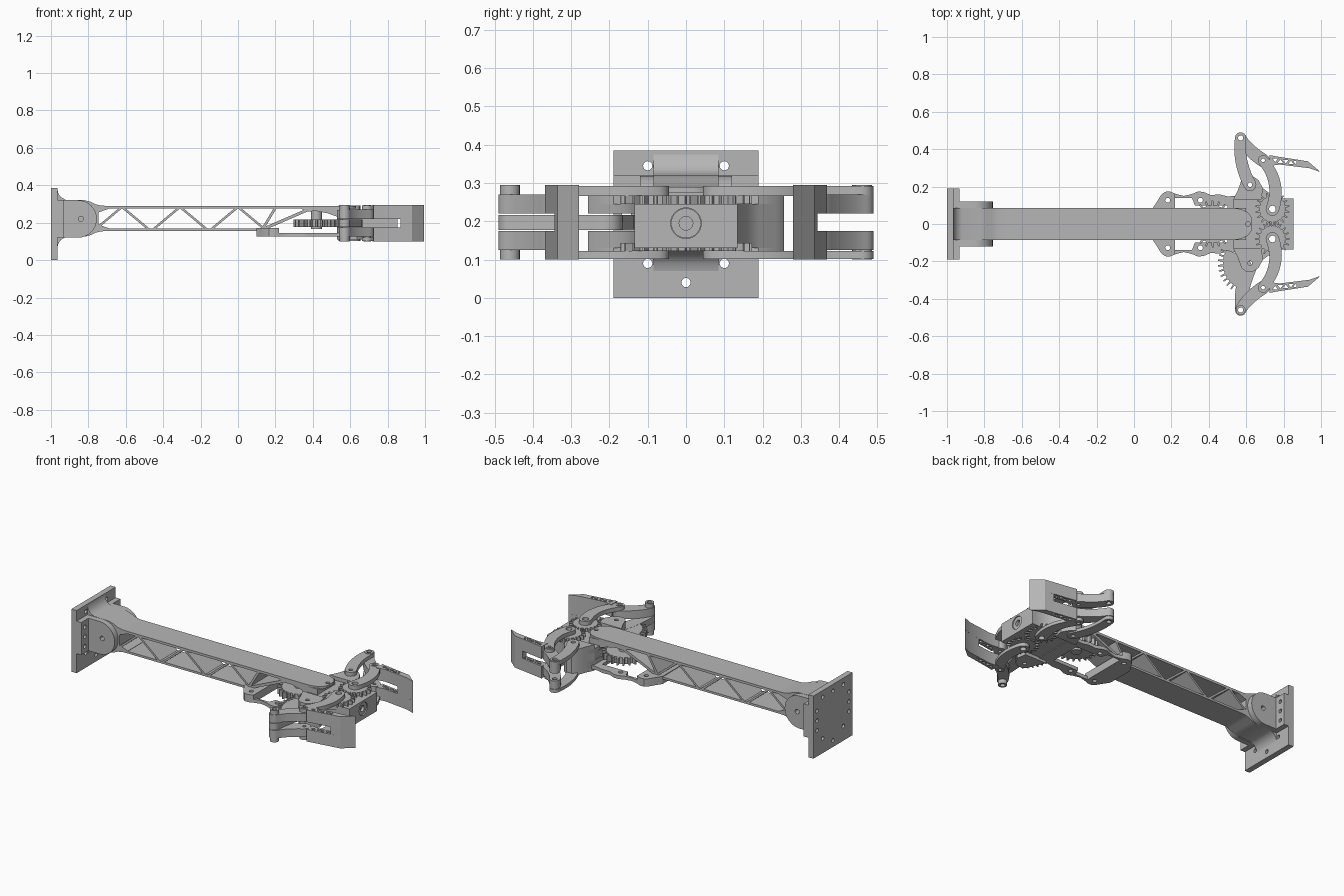
import bpy, bmesh, math
from math import sin, cos, pi
from mathutils import Vector

cube = bpy.data.objects.get("Cube")
if cube:
    bpy.data.objects.remove(cube, do_unlink=True)

grey = bpy.data.materials.new("plain grey")
grey.use_nodes = True
colour = (0.47, 0.47, 0.47, 1)
grey.diffuse_color = colour
grey.node_tree.nodes["Principled BSDF"].inputs["Base Color"].default_value = colour


def plate(name, loops, lo, hi, plane="xy"):
    """Extrude a flat outline (first loop) with holes (other loops) from lo to hi."""
    cu = bpy.data.curves.new(name, "CURVE")
    cu.dimensions, cu.fill_mode, cu.extrude = "2D", "BOTH", (hi - lo) / 2
    for loop in loops:
        sp = cu.splines.new("POLY")
        sp.points.add(len(loop) - 1)
        for p, (u, v) in zip(sp.points, loop):
            p.co = (u, v, 0, 1)
        sp.use_cyclic_u = True
    tmp = bpy.data.objects.new(name, cu)
    bpy.context.collection.objects.link(tmp)
    dg = bpy.context.evaluated_depsgraph_get()
    me = bpy.data.meshes.new_from_object(tmp.evaluated_get(dg))
    bpy.data.objects.remove(tmp)
    bm = bmesh.new()
    bm.from_mesh(me)
    for vert in bm.verts:
        u, v, w = vert.co
        w += (lo + hi) / 2
        vert.co = {"xy": (u, v, w), "xz": (u, w, v), "yz": (w, u, v)}[plane]
    bmesh.ops.remove_doubles(bm, verts=bm.verts, dist=1e-5)
    bmesh.ops.recalc_face_normals(bm, faces=bm.faces)
    bm.to_mesh(me)
    bm.free()
    me.materials.clear()
    me.materials.append(grey)
    ob = bpy.data.objects.new(name, me)
    bpy.context.collection.objects.link(ob)
    bpy.ops.object.select_all(action="DESELECT")
    ob.select_set(True)
    bpy.context.view_layer.objects.active = ob
    bpy.ops.object.shade_smooth_by_angle(angle=math.radians(30))
    return ob


def ring(u, v, r, n=20):
    return [(u + r * cos(2 * pi * i / n), v + r * sin(2 * pi * i / n)) for i in range(n)]


def rect(u0, u1, v0, v1):
    return [(u0, v0), (u1, v0), (u1, v1), (u0, v1)]


def flip(loop, s):
    return [(u, v * s) for u, v in loop]


def strip(a, mid, b, w0, w1, n=12):
    """Round-ended bar bent along a quadratic curve."""
    a, mid, b = Vector(a), Vector(mid), Vector(b)
    left, right = [], []
    for i in range(n + 1):
        t = i / n
        c = a * (1 - t) ** 2 + mid * 2 * t * (1 - t) + b * t * t
        d = ((mid - a) * (1 - t) + (b - mid) * t).normalized()
        off = Vector((-d.y, d.x)) * (w0 + (w1 - w0) * t)
        left.append(c + off)
        right.append(c - off)
    def cap(c, start, end):
        r = start - c
        ang = math.atan2(r.y, r.x)
        return [c + Vector((cos(ang - pi * k / 8), sin(ang - pi * k / 8))) * r.length for k in range(1, 8)]
    pts = left + cap(b, left[-1], right[-1]) + right[::-1] + cap(a, right[0], left[0])
    return [tuple(p) for p in pts]


def gear(u, v, root, tip, teeth, a0=0.0, a1=2 * pi):
    step = (a1 - a0) / teeth
    return [(u + r * cos(a0 + (i + f) * step), v + r * sin(a0 + (i + f) * step))
            for i in range(teeth)
            for f, r in ((0, root), (0.28, root), (0.4, tip), (0.62, tip), (0.74, root))]


def strut(name, a, b, half, y0=-0.085, y1=0.085):
    a, b = Vector(a), Vector(b)
    d = (b - a).normalized()
    o = Vector((-d.y, d.x)) * half
    plate(name, [[tuple(p) for p in (a - o, b - o, b + o, a + o)]], y0, y1, "xz")


# Wall mounting plate, thick flange and pivot ears
wall_holes = [ring(y, z, 0.012) for y, z in
              ((0, 0.04), (0.1, 0.09), (-0.1, 0.09), (0, 0.345), (0.1, 0.345), (-0.1, 0.345))]
side_holes = [ring(s * 0.155, z, 0.012) for s in (-1, 1) for z in (0.16, 0.22, 0.28)]
plate("wall_plate", [rect(-0.19, 0.19, 0, 0.385)] + wall_holes + side_holes, -1, -0.965, "yz")
plate("wall_flange", [rect(-0.19, 0.19, 0.12, 0.32)] + side_holes, -0.965, -0.933, "yz")
ear = [(-0.94, 0.32), (-0.94, 0.12)] + [(-0.855 + 0.1 * cos(a * pi / 16), 0.22 + 0.1 * sin(a * pi / 16))
                                        for a in range(-8, 9)]
for side, y in (("left", 0.085), ("right", -0.12)):
    plate(side + "_pivot_ear", [ear, ring(-0.84, 0.22, 0.014)], y, y + 0.035, "xz")

# Flared beam root, mirrored about its own middle height
upper = [(-0.965, 0.375), (-0.96, 0.355), (-0.945, 0.335), (-0.92, 0.322), (-0.82, 0.32),
         (-0.79, 0.312), (-0.76, 0.298), (-0.73, 0.291), (-0.69, 0.29), (-0.69, 0.275), (-0.745, 0.255)]
lower = [(x, 0.445 - z) for x, z in reversed(upper)]
plate("beam_root", [upper + lower], -0.085, 0.085, "xz")

# Beam flanges and zigzag truss
tip_curve = [(0.53 + 0.1 * sin(a * pi / 16), 0.085 - 0.085 * (1 - cos(a * pi / 16)) * 0.75) for a in range(9)]
top = [(-0.7, 0.085)] + tip_curve + [(x, -y) for x, y in reversed(tip_curve)] + [(-0.7, -0.085)]
plate("beam_top_flange", [top, ring(0.61, 0, 0.012)], 0.275, 0.29)
plate("beam_bottom_flange", [rect(-0.7, 0.22, -0.085, 0.085)], 0.155, 0.168)
for i in range(3):
    x = -0.62 + 0.31 * i
    strut("truss_rise", (x - 0.145, 0.163), (x - 0.005, 0.28), 0.006)
    strut("truss_fall", (x + 0.005, 0.28), (x + 0.145, 0.163), 0.006)
strut("truss_end", (0.13, 0.163), (0.2, 0.28), 0.007)
strut("gear_cover_brace", (0.14, 0.168), (0.38, 0.272), 0.008)
plate("gear_cover", [[(0.33, 0.28), (0.36, 0.26), (0.42, 0.262), (0.48, 0.25), (0.55, 0.225), (0.6, 0.225), (0.6, 0.28)]],
      -0.085, 0.085, "xz")

# Scalloped motor frame under the beam
half = [(0.1, 0.085), (0.12, 0.115), (0.145, 0.155), (0.165, 0.172), (0.19, 0.174), (0.22, 0.162), (0.265, 0.15),
        (0.31, 0.16), (0.34, 0.173), (0.37, 0.172), (0.41, 0.155), (0.46, 0.158), (0.5, 0.148), (0.58, 0.15)]
window = [(0.22, 0.14), (0.31, 0.14), (0.325, 0.1), (0.5, 0.1)]
outline = half + flip(half, -1)[::-1]
bolts = [ring(x, s * 0.127, 0.013) for x in (0.18, 0.355) for s in (-1, 1)]
plate("motor_frame", [outline, window + flip(window, -1)[::-1]] + bolts, 0.125, 0.146)
pad = [p for p in half if p[0] < 0.221]
plate("motor_frame_step", [pad + flip(pad, -1)[::-1]] + [b for b in bolts if b[0][0] < 0.25], 0.146, 0.172)
plate("drive_gear", [gear(0.42, 0, 0.1, 0.125, 22), ring(0.42, 0, 0.012)], 0.177, 0.217)
plate("drive_axle", [ring(0.42, 0, 0.03)], 0.165, 0.265)

# Palm body, with a slot on one side for the driven sector
lobe = [(0.53, 0.13), (0.555, 0.18), (0.575, 0.235), (0.6, 0.256), (0.635, 0.256), (0.665, 0.235),
        (0.69, 0.19), (0.73, 0.16), (0.78, 0.135), (0.83, 0.135)]
core = [(0.56, 0.1), (0.62, 0.135), (0.83, 0.135)]
axles = [ring(0.74, s * 0.08, 0.018) for s in (-1, 1)]
pins = [ring(0.62, s * 0.21, 0.012) for s in (-1, 1)]
for name, right, lo, hi, holes in (("palm_lower", lobe, 0.13, 0.175, pins), ("palm_middle", core, 0.175, 0.22, pins[1:]),
                                   ("palm_upper", lobe, 0.22, 0.245, pins)):
    plate(name, [lobe + flip(right, -1)[::-1]] + axles + holes, lo, hi)
plate("palm_front", [rect(-0.135, 0.135, 0.13, 0.245), ring(0, 0.195, 0.04, 32)], 0.83, 0.852, "yz")
plate("sensor_ring", [ring(0, 0.195, 0.039, 32), ring(0, 0.195, 0.018)], 0.83, 0.846, "yz")
for s in (-1, 1):
    ear_top = [p for p in lobe if p[0] < 0.7] + [(0.68, 0.13)]
    for lo, hi in ((0.245, 0.268), (0.11, 0.13)):
        plate("palm_ear", [flip(ear_top, s), ring(0.62, s * 0.21, 0.012)], lo, hi)

# Fingers and linkages
rear, knuckle = (0.57, 0.46), (0.69, 0.34)
arm = strip(rear, (0.6, 0.4), knuckle, 0.03, 0.036)
blade = [(0.68, 0.372), (0.77, 0.36), (0.93, 0.335), (0.99, 0.28), (0.94, 0.298), (0.78, 0.318), (0.72, 0.31), (0.68, 0.325)]
tip = [(0.87, 0.344), (0.93, 0.335), (0.995, 0.28), (0.94, 0.298), (0.87, 0.307)]


def lattice():
    holes = []
    for i in range(6):
        x, y = 0.755 + i * 0.028, 0.34 - i * 0.0035
        k = 1 if i % 2 else -1
        holes.append([(x - 0.015, y - k * 0.01), (x + 0.015, y - k * 0.01), (x, y + k * 0.01)])
    return holes


for s, side in ((1, "left"), (-1, "right")):
    def hole(p, r=0.014):
        return ring(p[0], s * p[1], r)
    for z0, z1, b0, b1 in ((0.125, 0.175, 0.1, 0.175), (0.22, 0.27, 0.22, 0.295)):
        plate(side + "_finger_arm", [flip(arm, s), hole(rear), hole(knuckle, 0.01)], z0, z1)
        cut = [flip(h, s) for h in lattice()]
        plate(side + "_finger_blade", [flip([p if p[0] > 0.7 else (p[0] + 0.045, p[1] - 0.004) for p in blade], s)] + cut,
              b0, b1)
    plate(side + "_fingertip", [flip(tip, s)], 0.1, 0.295)
    # meshing gears with curved front links, above and below
    link = strip((0.74, 0.08), (0.79, 0.22), knuckle, 0.036, 0.028)
    for g0, l0, l1 in ((0.245, 0.266, 0.292), (0.122, 0.102, 0.122)):
        phase = pi / 18 if s < 0 else 0
        plate(side + "_palm_gear", [gear(0.74, s * 0.08, 0.07, 0.092, 18, phase, 2 * pi + phase),
                                    hole((0.74, 0.08), 0.018)], g0, g0 + 0.022)
        plate(side + "_front_link", [flip(link, s), hole((0.74, 0.08), 0.018), hole(knuckle, 0.01)], l0, l1)
        plate(side + "_knuckle_cap", [hole(knuckle, 0.02), hole(knuckle, 0.01)], l0 - 0.002, l1 + 0.003)
        if s > 0:
            bar = strip((0.62, 0.21), (0.555, 0.33), rear, 0.034, 0.03)
            plate("left_rear_link", [bar, ring(0.62, 0.21, 0.012), hole(rear)], l0, l1)

# Driven rear link with toothed sector on the right
swing = strip((0.62, -0.21), (0.57, -0.34), (0.57, -0.46), 0.045, 0.03)
plate("sector_link", [swing, ring(0.62, -0.21, 0.012), ring(0.57, -0.46, 0.014)], 0.177, 0.217)
sector = gear(0.62, -0.21, 0.145, 0.172, 10, math.radians(150), math.radians(248))
plate("sector_gear", [sector + [(0.61, -0.36), (0.635, -0.23), (0.61, -0.18)]], 0.178, 0.216)
for p in ((0.57, -0.46), (0.57, 0.46)):
    for z0, z1 in ((0.1, 0.125), (0.27, 0.295)):
        plate("rear_pin_collar", [ring(*p, 0.026), ring(*p, 0.014)], z0, z1)
